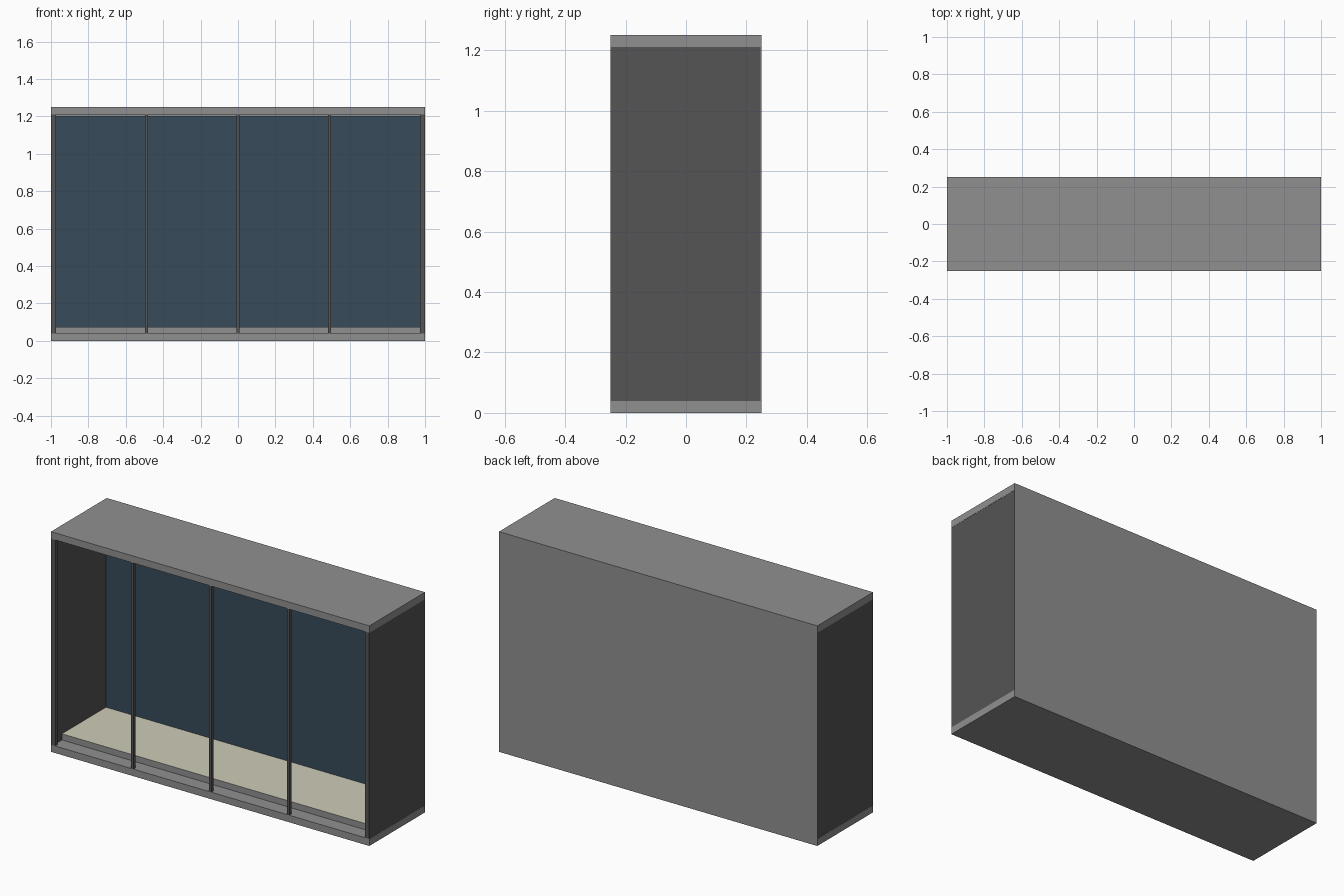
import bpy
import bmesh
from mathutils import Vector

default = bpy.data.objects.get("Cube")
if default:
    bpy.data.objects.remove(default, do_unlink=True)


def material(name, r, g, b):
    mat = bpy.data.materials.new(name)
    mat.use_nodes = True
    mat.diffuse_color = (r, g, b, 1)
    mat.node_tree.nodes["Principled BSDF"].inputs["Base Color"].default_value = (r, g, b, 1)
    return mat


grey = material("mid grey", 0.28, 0.28, 0.28)
dark = material("dark grey", 0.09, 0.09, 0.09)
blue = material("slate blue", 0.039, 0.07, 0.102)
cream = material("cream", 0.62, 0.6, 0.47)


def box(name, low, high, mat, top_mat=None):
    """Box between two corners, with an optional colour on the top face."""
    low, high = Vector(low), Vector(high)
    bm = bmesh.new()
    bmesh.ops.create_cube(bm, size=1)
    for v in bm.verts:
        v.co = (low + high) / 2 + v.co * (high - low)
    bm.normal_update()
    mesh = bpy.data.meshes.new(name)
    mesh.materials.append(mat)
    if top_mat:
        mesh.materials.append(top_mat)
        for f in bm.faces:
            f.material_index = int(f.normal.z > 0.5)
    bm.to_mesh(mesh)
    bm.free()
    obj = bpy.data.objects.new(name, mesh)
    bpy.context.collection.objects.link(obj)
    return obj


W, D, H = 1.0, 0.25, 1.25    # half width, half depth, height
SLAB = 0.04
TOP = H - SLAB
INNER = 0.987                # inner face of the side panels
BACK = 0.225                 # front face of the back lining
STEP = -0.17                 # front edge of the raised floor

# Outer case
box("base_slab", (-W, -D, 0), (W, D, SLAB), grey)
box("top_slab", (-W, -D, TOP), (W, D, H), grey)
box("back_panel", (-W, D - 0.003, SLAB), (W, D, TOP), grey)
for side, x0, x1 in (("right", -W + 0.001, -INNER), ("left", INNER, W - 0.001)):
    box(side + "_side_panel", (x0, -D, SLAB), (x1, D - 0.003, TOP), dark)

# Interior lining, ceiling and raised floor
box("back_lining", (-INNER, BACK, SLAB), (INNER, D - 0.003, TOP), blue)
box("ceiling_panel", (-INNER, STEP, 1.2), (INNER, BACK, TOP), grey)
TILES = 5
tile = 2 * INNER / TILES
for i in range(TILES):
    x = -INNER + i * tile
    box(f"floor_panel_{i + 1}", (x, STEP, SLAB), (x + tile, BACK, 0.075), grey, cream)

# Front posts
for i in range(-2, 3):
    x = i * 0.49
    box(f"front_post_{i + 3}", (x - 0.0075, -D, SLAB), (x + 0.0075, -D + 0.02, TOP), dark)
